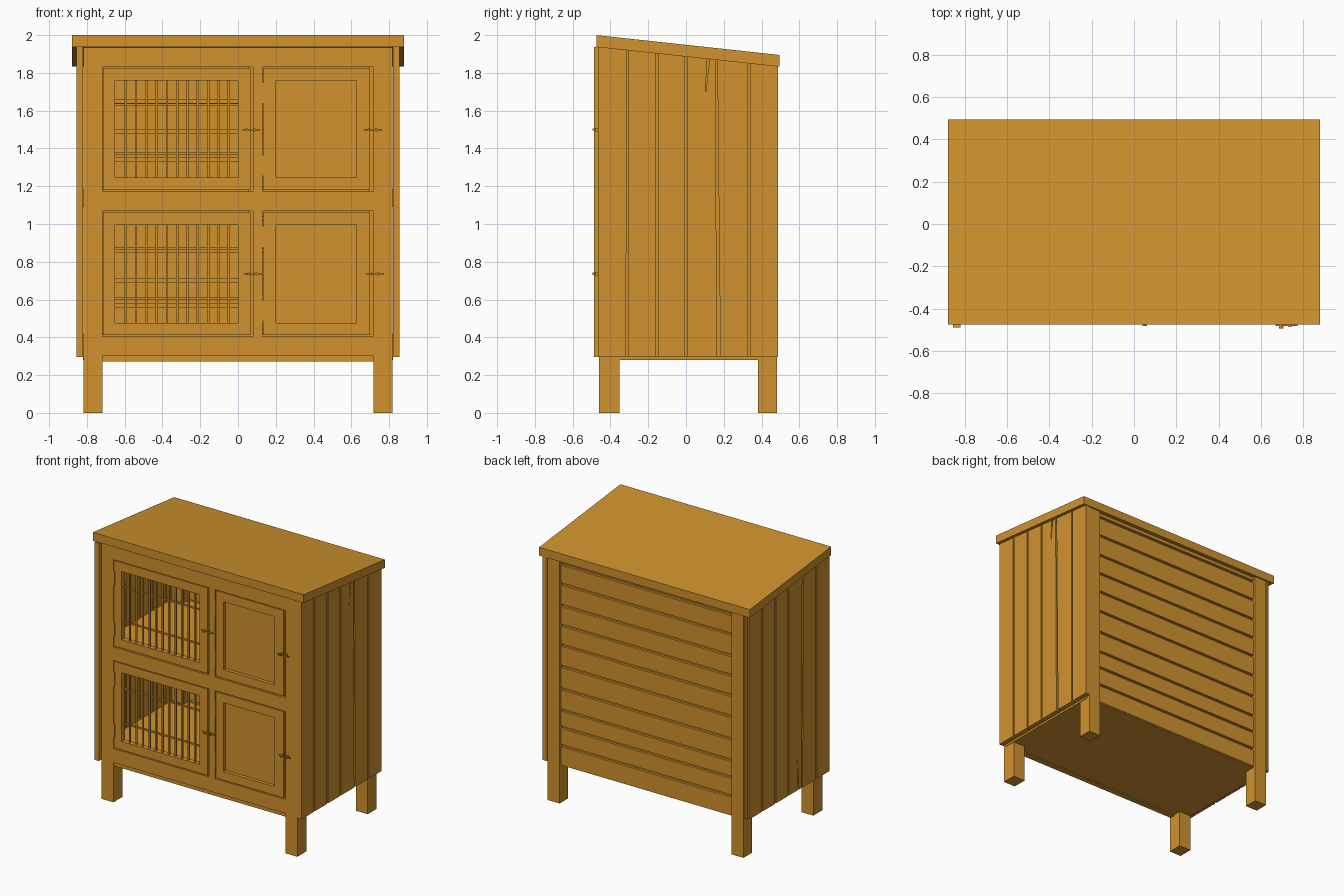
import bpy
import bmesh

cube = bpy.data.objects.get("Cube")
if cube:
    bpy.data.objects.remove(cube, do_unlink=True)

wood = bpy.data.materials.new("honey_wood")
wood.use_nodes = True
wood.diffuse_color = (0.63, 0.29, 0.028, 1)
wood.node_tree.nodes["Principled BSDF"].inputs["Base Color"].default_value = wood.diffuse_color


def prism(name, outline, x0, x1):
    """Extrude a (y, z) outline from x0 to x1."""
    bm = bmesh.new()
    face = bm.faces.new([bm.verts.new((x0, y, z)) for y, z in outline])
    new = bmesh.ops.extrude_face_region(bm, geom=[face])["geom"]
    verts = [v for v in new if isinstance(v, bmesh.types.BMVert)]
    bmesh.ops.translate(bm, verts=verts, vec=(x1 - x0, 0, 0))
    bmesh.ops.recalc_face_normals(bm, faces=bm.faces)
    mesh = bpy.data.meshes.new(name)
    bm.to_mesh(mesh)
    bm.free()
    mesh.materials.append(wood)
    obj = bpy.data.objects.new(name, mesh)
    bpy.context.collection.objects.link(obj)
    return obj


def box(name, x0, x1, y0, y1, z0, z1):
    return prism(name, [(y0, z0), (y1, z0), (y1, z1), (y0, z1)], x0, x1)


def under_roof(y):
    return 1.937 - 0.1075 * (y + 0.475)


# Sloping roof slab
FRONT, BACK = -0.475, 0.495
prism("roof", [(FRONT, under_roof(FRONT)), (BACK, under_roof(BACK)),
               (BACK, 1.895), (FRONT, 2.0)], -0.88, 0.88)

# Corner posts running down into legs
for side, tag in ((-1, "right"), (1, "left")):
    for y0, y1, end in ((-0.46, -0.352, "front"), (0.38, 0.482, "back")):
        prism(f"{end}_{tag}_post", [(y0, 0), (y1, 0), (y1, under_roof(y1)), (y0, under_roof(y0))],
              side * 0.718, side * 0.817)

# Side walls: vertical boards as (bottom y, top y) edges, around a thin core
BOTTOM = 0.295
BOARDS = [((-0.465, -0.465), (-0.317, -0.315)), ((-0.305, -0.305), (-0.161, -0.161)),
          ((-0.149, -0.149), (-0.006, -0.006)), ((0.006, 0.006), (0.164, 0.155)),
          ((0.182, 0.166), (0.329, 0.329)), ((0.341, 0.341), (0.488, 0.488))]
for side, tag in ((-1, "right"), (1, "left")):
    prism(f"{tag}_wall_core", [(-0.455, BOTTOM), (0.478, BOTTOM),
          (0.478, under_roof(0.478)), (-0.455, under_roof(-0.455))], side * 0.828, side * 0.842)
    for i, ((b0, t0), (b1, t1)) in enumerate(BOARDS):
        if side < 0:  # this wall's boards are turned end for end
            b0, t0, b1, t1 = -t1, -b1, -t0, -b0
        outline = [(b0, BOTTOM), (b1, BOTTOM), (t1, under_roof(t1)), (t0, under_roof(t0))]
        if i == 3:  # split in the cracked board
            if side > 0:
                outline[3:3] = [(0.125, under_roof(0.125)), (0.102, 1.68), (0.112, under_roof(0.112))]
            else:
                outline[1:1] = [(-0.125, BOTTOM), (-0.102, 0.55), (-0.112, BOTTOM)]
        prism(f"{tag}_wall_board_{i}", outline, side * 0.82, side * 0.856)

# Back wall: horizontal boards around a thin core
box("back_wall_core", -0.72, 0.72, 0.435, 0.447, 0.29, 1.83)
SEAMS = [0.28, 0.43, 0.57, 0.70, 0.86, 1.03, 1.19, 1.34, 1.49, 1.65, 1.80]
for i, (low, high) in enumerate(zip(SEAMS, SEAMS[1:])):
    box(f"back_board_{i}", -0.72, 0.72, 0.422, 0.465, low + 0.009, high - 0.009)
box("back_top_board", -0.72, 0.72, 0.422, 0.465, 1.809, 1.833)

# Floors
box("base_floor", -0.82, 0.82, -0.44, 0.46, 0.28, 0.42)
box("upper_floor", -0.82, 0.82, -0.43, 0.43, 1.09, 1.185)

# Front rails and centre post
for name, z0, z1 in (("top_rail", 1.832, 1.935), ("middle_rail", 1.07, 1.172),
                     ("bottom_rail", 0.30, 0.405), ("lower_lip", 0.272, 0.30)):
    y = -0.452 if name == "lower_lip" else -0.46
    box(name, -0.718, 0.718, y, -0.41, z0, z1)
box("centre_post", 0.08, 0.131, -0.46, -0.41, 0.405, 1.832)
for x in (0.055, 0.69):
    box("door_stop", x, x + 0.035, -0.44, -0.41, 0.405, 1.832)


def frame(name, outer, hole):
    """Door frame of two stiles and two rails."""
    x0, x1, z0, z1 = outer
    a0, a1, b0, b1 = hole
    for part, xa, xb, za, zb in (("stile_a", x0, a0, z0, z1), ("stile_b", a1, x1, z0, z1),
                                 ("rail_low", a0, a1, z0, b0), ("rail_high", a0, a1, b1, z1)):
        box(f"{name}_{part}", xa, xb, -0.458, -0.42, za, zb)


# Each storey: a barred door, a panelled door, hinges and latches
for level, z0, z1, latch_z, shift in (("upper", 1.18, 1.826, 1.5, 0), ("lower", 0.412, 1.063, 0.737, 0.01)):
    low, high = z0 + 0.065, z1 - 0.067
    frame(f"{level}_barred_door", (-0.714, 0.066, z0, z1), (-0.65, 0.0, low, high))
    frame(f"{level}_panel_door", (0.136, 0.70, z0, z1), (0.20, 0.627, low, high))
    box(f"{level}_door_panel", 0.20, 0.627, -0.432, -0.422, low, high)
    for i in range(11):
        x = -0.594 + 0.0545 * i
        box(f"{level}_bar_{i}", x - 0.006, x + 0.006, -0.445, -0.434, low, high)
    for z in (low + 0.127, high - 0.127):
        box(f"{level}_cross_bar", -0.65, 0.0, -0.436, -0.426, z - 0.006, z + 0.006)
    for x in (-0.711, 0.134):
        for z in (low + 0.065, high - 0.065):
            box(f"{level}_hinge", x - 0.004, x + 0.004, -0.464, -0.45, z - 0.055, z + 0.055)
    for x, reach in ((0.07 + shift, -0.478), (0.715 + shift, -0.49)):
        box(f"{level}_latch", x - 0.047, x + 0.047, reach + 0.008, reach + 0.014, latch_z - 0.004, latch_z + 0.004)
        box(f"{level}_latch_pin", x - 0.03, x - 0.018, reach - 0.004, -0.455, latch_z - 0.006, latch_z + 0.006)
        box(f"{level}_latch_staple", x + 0.012, x + 0.02, reach + 0.004, -0.455, latch_z - 0.009, latch_z + 0.009)
